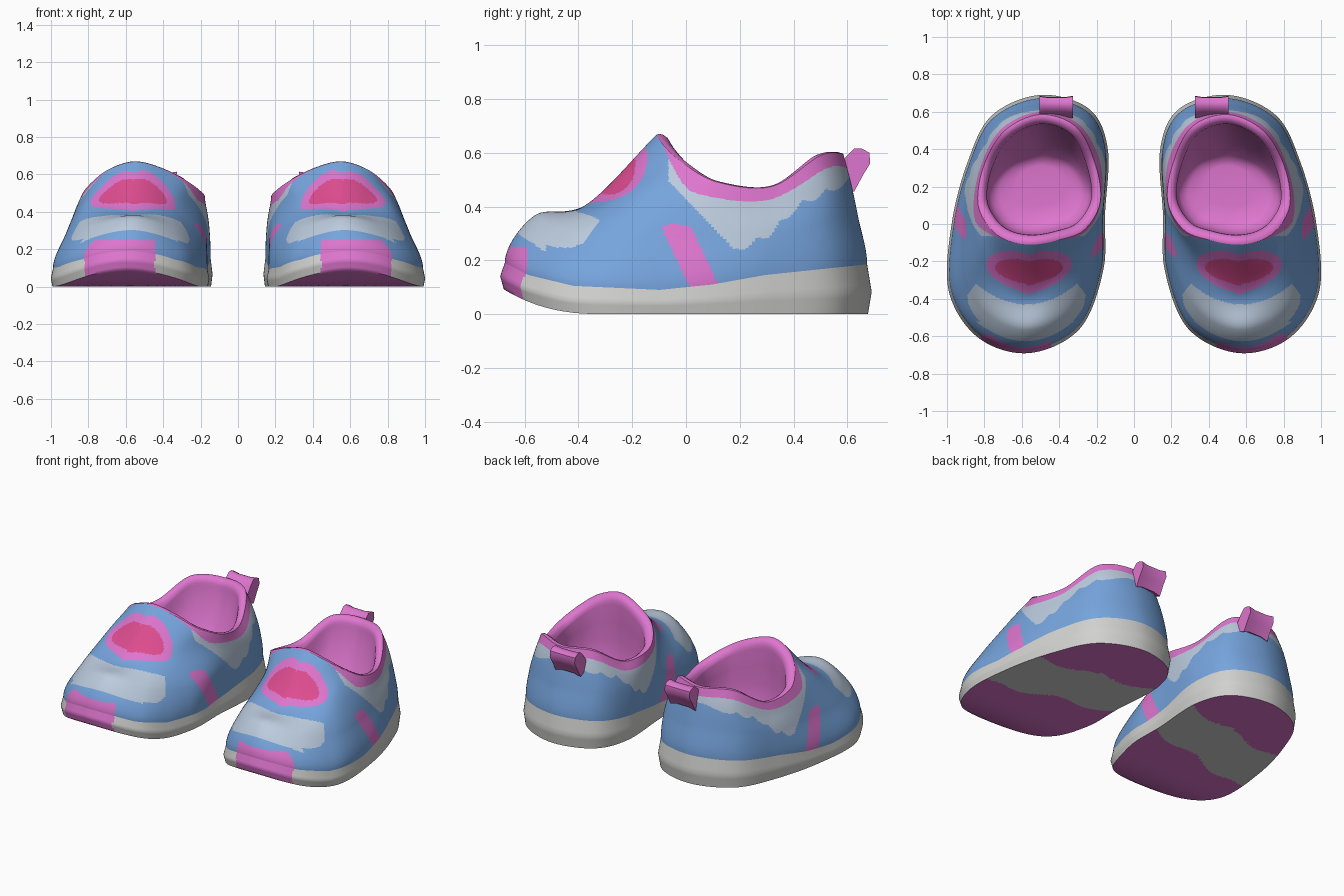
import bpy, bmesh, math
from mathutils import Vector

if "Cube" in bpy.data.objects:
    bpy.data.objects.remove(bpy.data.objects["Cube"])

# ---- colours
COLOURS = {
    "sky_blue": (0.18, 0.37, 0.72),
    "orchid_pink": (0.73, 0.18, 0.62),
    "hot_pink": (0.73, 0.073, 0.28),
    "pale_blue": (0.50, 0.60, 0.73),
    "sole_grey": (0.64, 0.64, 0.63),
}
MATS = []
for name, c in COLOURS.items():
    m = bpy.data.materials.new(name)
    m.diffuse_color = (*c, 1)
    m.use_nodes = True
    m.node_tree.nodes["Principled BSDF"].inputs["Base Color"].default_value = m.diffuse_color
    MATS.append(m)
BLUE, PINK, HOT, PALE, GREY = range(5)

# ---- key loops round one shoe: toe, outer side, heel, inner side
OUTLINE = [(.56, -.69), (.83, -.61), (.99, -.36), (.975, 0), (.89, .33), (.76, .58),
           (.50, .69), (.24, .615), (.14, .40), (.155, .05), (.165, -.25), (.29, -.56)]
LOWER = [(.56, -.565, .365), (.78, -.485, .32), (.91, -.28, .28), (.91, .02, .29),
         (.86, .32, .30), (.74, .545, .35), (.50, .64, .36), (.25, .57, .35),
         (.157, .37, .30), (.165, .07, .28), (.20, -.20, .26), (.34, -.46, .31)]
UPPER = [(.56, -.37, .408), (.70, -.30, .43), (.82, -.17, .45), (.87, .05, .41),
         (.83, .30, .40), (.715, .53, .48), (.50, .615, .48), (.28, .55, .48),
         (.175, .35, .40), (.18, .09, .41), (.29, -.14, .44), (.42, -.28, .44)]
RIM = [(.55, -.11, .667), (.685, -.085, .63), (.78, -.01, .56), (.835, .12, .49),
       (.80, .32, .475), (.69, .50, .59), (.50, .585, .595), (.31, .52, .59),
       (.21, .33, .475), (.18, .12, .49), (.265, -.03, .56), (.40, -.085, .63)]
SUB = 26


def catmull(a, b, c, d, t):
    return 0.5 * (2*b + (c-a)*t + (2*a-5*b+4*c-d)*t*t + (3*b-a-3*c+d)*t**3)


def smooth_loop(keys):
    p = [Vector((*k, 0)[:3]) for k in keys]
    n = len(p)
    return [catmull(p[i-1], p[i], p[(i+1) % n], p[(i+2) % n], s/SUB)
            for i in range(n) for s in range(SUB)]


def interp(table, v):
    for (x0, y0), (x1, y1) in zip(table, table[1:]):
        if v <= x1:
            return y0 + (y1-y0) * max(0, (v-x0)/(x1-x0))
    return table[-1][1]


def scaled(ring, s, cx, cy, zfun):
    return [Vector((cx+(p.x-cx)*s, cy+(p.y-cy)*s, zfun(p))) for p in ring]


def blend(r0, r1, n):
    return [[a.lerp(b, k/n) for a, b in zip(r0, r1)] for k in range(n)]


def finish(me, name, angle):
    ob = bpy.data.objects.new(name, me)
    bpy.context.collection.objects.link(ob)
    me.shade_smooth()
    me.set_sharp_from_angle(angle=math.radians(angle))
    mod = ob.modifiers.new("pair", 'MIRROR')      # the other shoe
    mod.use_mirror_merge = False
    return ob


def loft(name, rows, rule, angle=60):
    n = len(rows[0])
    verts = [p for r in rows for p in r]
    faces = [(r*n+u, r*n+(u+1) % n, (r+1)*n+(u+1) % n, (r+1)*n+u)
             for r in range(len(rows)-1) for u in range(n)]
    me = bpy.data.meshes.new(name)
    me.from_pydata(verts, [], faces)
    for m in MATS:
        me.materials.append(m)
    for i, f in enumerate(me.polygons):
        f.material_index = rule(f.center, i // n, i % n)
    return finish(me, name, angle)


# ---- painted areas
def toe_panel(c):
    return .445 < c.x < .82 and c.z < .25 and c.y < -.59


def side_strip(c):
    shift = 0 if c.x > .56 else -.09
    mid = -.04 + shift + (.33-c.z)/.23*.11
    return c.z < .335 - 4*(c.y-mid)**2 and abs(c.y-mid) < .055 and abs(c.x-.56) > .25


def heart(c, w, y0, h):
    X, Y = (c.x-.562)/w, (c.y-y0)/h
    return (X*X+Y*Y-1)**3 - X*X*Y**3 < 0


def toe_patch(c):
    dx = abs(c.x-.575)
    end = .315 - (10 if c.y > -.39 else 4)*(c.y+.39)**2
    return (c.z > .30 - .085*(dx/.3)**2 and c.y < -.43 + .11*min(1, (dx/.27)**2)
            and (dx < end or c.y < -.52))


def side_patch(c):
    front = .5 - 1.04*(c.y+.07)
    back = interp([(.18, .245), (.31, .31), (.42, .42), (.6, .505), (.7, .53)], c.y)
    back -= .024*abs(math.sin((c.y-.18)*37))
    return c.y > -.065 and abs(c.x-.54) > (.2 if c.y < .1 else 0) and c.z > max(front, back)


# ---- sole: underside, bulged edge, top line
def z_bottom(y):
    return .1 * max(0, (-.3-y)/.39)**2.5


def z_top(y):
    return interp([(-.69, .19), (-.6, .145), (-.43, .105), (-.1, .09),
                   (.1, .11), (.3, .145), (.69, .185)], y)


outline = smooth_loop(OUTLINE)
CX = .56
edge = scaled(outline, .98, CX, 0, lambda p: z_bottom(p.y*.98))
wide = scaled(outline, 1, CX, 0, lambda p: z_bottom(p.y) + .45*(z_top(p.y)-z_bottom(p.y)))
top = scaled(outline, .975, CX, 0, lambda p: z_top(p.y))
N_UNDER = 28
under = [scaled(outline, .98*max(k/N_UNDER, .002), CX, 0, lambda p, f=k/N_UNDER: z_bottom(p.y*.98*f))
         for k in range(N_UNDER)]


def sole_rule(c, row, u):
    if row < N_UNDER:
        wave = .025*math.sin(c.x*15)
        dx = c.x-.56
        return GREY if -.1-.25*dx+wave < c.y < .27-.19*dx+wave else PINK
    return PINK if toe_panel(c) else GREY


loft("soles", under + blend(edge, wide, 4) + blend(wide, top, 4) + [top], sole_rule, 50)

# ---- upper: smooth skin from the sole line to the rim, leaving the sole upright
rings = [top, smooth_loop(LOWER), smooth_loop(UPPER), smooth_loop(RIM)]
rim = rings[-1]
below = [Vector((b.x, b.y, 2*a.z-b.z)) for a, b in zip(rings[0], rings[1])]
beyond = [2*a-b for a, b in zip(rings[-1], rings[-2])]
ext = [below] + rings + [beyond]
ROWS = 34
skin = [[catmull(*q, s/ROWS) for q in zip(*ext[i:i+4])] for i in range(3) for s in range(ROWS)] + [rim]


def upper_rule(c, row, u):
    collar = .05 * min(1, max(0, (c.y+.09)/.1))
    if rim[u].z - c.z < collar or toe_panel(c) or side_strip(c):
        return PINK
    if c.z > .36 and c.y < -.1:
        if heart(c, .16, -.266, .064):
            return HOT
        if heart(c, .2, -.274, .106):
            return PINK
    return PALE if toe_patch(c) or side_patch(c) else BLUE


loft("uppers", skin, upper_rule)

# ---- lining: rolled rim and a bowl-shaped inside sloping in at the heel
OX, OY = .505, .24
roll = [rim] + [scaled(rim, s, OX, OY, lambda p, d=d: p.z+d)
                for s, d in ((.97, .003), (.93, .0), (.88, -.012), (.855, -.035))]
bowl = []
for s, t, pull in ((.85, .12, 0), (.86, .35, .03), (.86, .58, .07), (.84, .78, .11),
                   (.78, .92, .14), (.66, .99, .14), (.4, 1, .1), (.002, 1, 0)):
    ring = scaled(rim, s, OX, OY, lambda p: p.z + (.15-p.z)*t)
    for p in ring:
        p.y -= pull * max(0, min(1, (p.y-.15)/.35))
    bowl.append(ring)
loft("linings", roll + bowl, lambda c, r, u: PINK, 80)

# ---- heel pull tab: folded band, slightly flared at its ends
profile = [(.565, .54), (.595, .585), (.625, .615), (.655, .615), (.682, .60),
           (.685, .56), (.66, .52), (.625, .455), (.59, .47)]
n = len(profile)
stations = [(.325, 1), (.37, .88), (.46, .88), (.505, 1)]
verts = [(x, .63+(y-.63)*s, .56+(z-.56)*s) for x, s in stations for y, z in profile]
faces = [(k*n+i, k*n+(i+1) % n, (k+1)*n+(i+1) % n, (k+1)*n+i)
         for k in range(3) for i in range(n)]
faces += [tuple(range(n))[::-1], tuple(range(3*n, 4*n))]
me = bpy.data.meshes.new("heel_tabs")
me.from_pydata(verts, [], faces)
me.materials.append(MATS[PINK])
bm = bmesh.new()
bm.from_mesh(me)
bmesh.ops.recalc_face_normals(bm, faces=bm.faces)
bm.to_mesh(me)
bm.free()
finish(me, "heel_tabs", 50)
